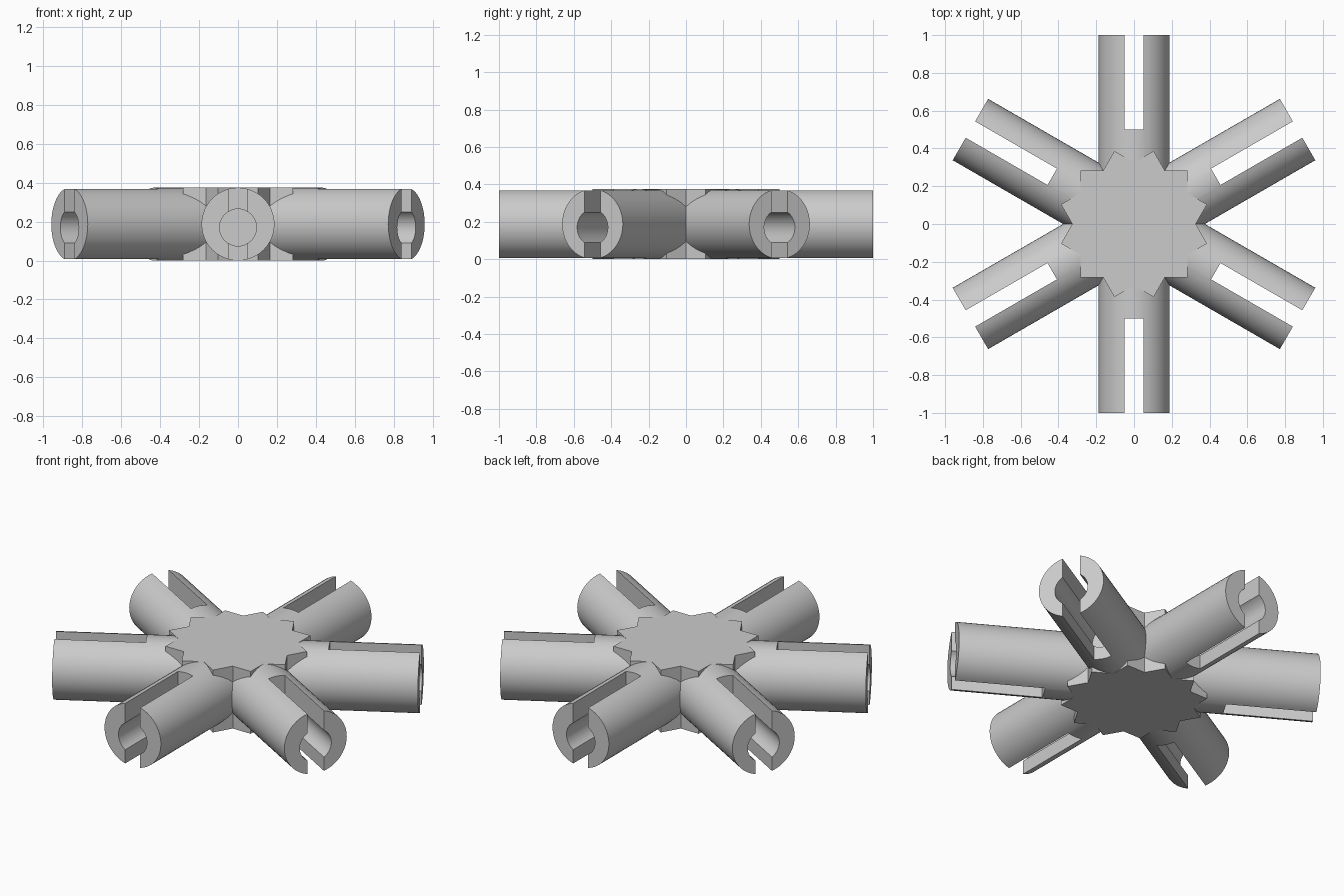
import bpy
import bmesh
from math import cos, sin, pi, radians
from mathutils import Matrix

cube = bpy.data.objects.get("Cube")
if cube:
    bpy.data.objects.remove(cube, do_unlink=True)

RADIUS = 0.1875      # tube radius, also half the hub height
HOLE_R, HOLE_Z = 0.095, 0.17
SLOT_W, SLOT_START = 0.1, 0.5
HOLE_START = 0.4

grey = bpy.data.materials.new("plain grey")
grey.use_nodes = True
grey.diffuse_color = (0.6, 0.6, 0.6, 1)
grey.node_tree.nodes["Principled BSDF"].inputs["Base Color"].default_value = (0.6, 0.6, 0.6, 1)


def add_object(name, bm):
    bmesh.ops.recalc_face_normals(bm, faces=bm.faces)
    mesh = bpy.data.meshes.new(name)
    bm.to_mesh(mesh)
    bm.free()
    mesh.materials.append(grey)
    obj = bpy.data.objects.new(name, mesh)
    bpy.context.collection.objects.link(obj)
    return obj


def rod(name, radius, start, end, z, sides):
    """Cylinder lying along +x from start to end."""
    bm = bmesh.new()
    place = Matrix.Translation(((start + end) / 2, 0, z)) @ Matrix.Rotation(pi / 2, 4, 'Y')
    bmesh.ops.create_cone(bm, cap_ends=True, segments=sides, radius1=radius,
                          radius2=radius, depth=end - start, matrix=place)
    return add_object(name, bm)


def activate(obj):
    bpy.ops.object.select_all(action='DESELECT')
    obj.select_set(True)
    bpy.context.view_layer.objects.active = obj


def cut(obj, cutter):
    cutter.hide_render = True
    mod = obj.modifiers.new("cut", 'BOOLEAN')
    mod.operation = 'DIFFERENCE'
    mod.solver = 'EXACT'
    mod.object = cutter
    activate(obj)
    bpy.ops.object.modifier_apply(modifier=mod.name)
    bpy.data.objects.remove(cutter, do_unlink=True)


# Socket arm: round tube, off-centre bore, slot through top and bottom
arm = rod("socket_arm_1", RADIUS, 0, 1, RADIUS, 48)
cut(arm, rod("bore_cutter", HOLE_R, HOLE_START, 1.1, HOLE_Z, 40))
bm = bmesh.new()
slot_end = 1.1
bmesh.ops.create_cube(bm, size=1, matrix=Matrix.Translation(((SLOT_START + slot_end) / 2, 0, RADIUS))
                      @ Matrix.Diagonal((slot_end - SLOT_START, SLOT_W, 1, 1)))
cut(arm, add_object("slot_cutter", bm))
activate(arm)
bpy.ops.object.shade_smooth_by_angle(angle=radians(30))

# Six arms around the hub
arm.rotation_euler.z = radians(30)
for i in range(1, 6):
    copy = bpy.data.objects.new(f"socket_arm_{i + 1}", arm.data)
    copy.rotation_euler.z = radians(30 + 60 * i)
    bpy.context.collection.objects.link(copy)

# Hub: twelve-pointed star plate, the outline of three turned squares
bm = bmesh.new()
tip = 0.4
valley = tip * cos(pi / 4) / cos(pi / 6)
ring = []
for i in range(24):
    r = tip if i % 2 else valley
    a = i * pi / 12
    ring.append(bm.verts.new((r * cos(a), r * sin(a), 0)))
base = bm.faces.new(ring)
top = bmesh.ops.extrude_face_region(bm, geom=[base], use_keep_orig=True)
bmesh.ops.translate(bm, vec=(0, 0, RADIUS * 2),
                    verts=[v for v in top["geom"] if isinstance(v, bmesh.types.BMVert)])
add_object("star_hub", bm)
